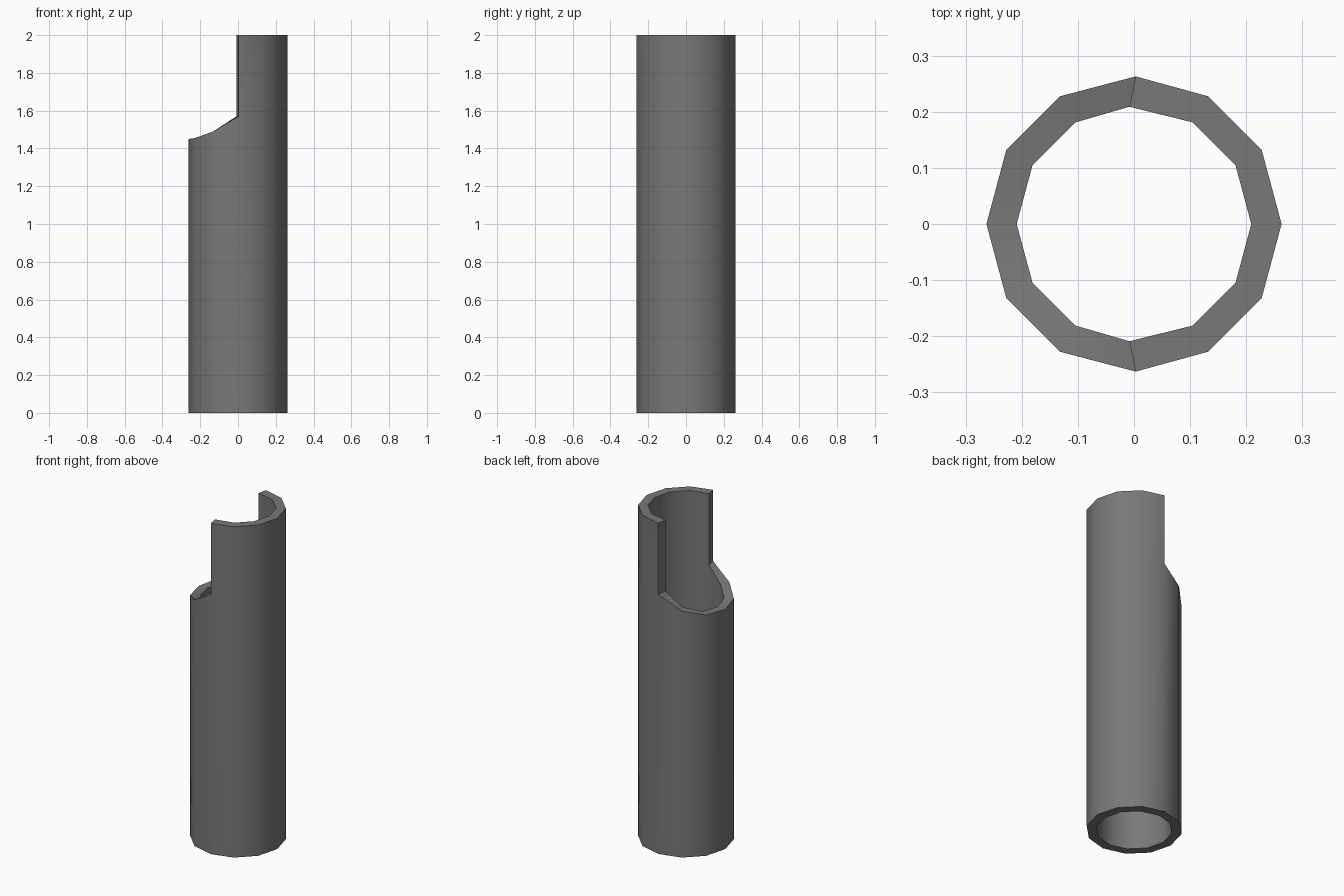
import bpy, bmesh, math

cube = bpy.data.objects.get("Cube")
if cube:
    bpy.data.objects.remove(cube)

SIDES = 12
OUTER, INNER = 0.263, 0.209
TOP, STEP = 2.0, 1.57
# Rim height of the cut-away half, by steps away from its lowest point
RIM = [1.45, 1.455, 1.49, STEP]

grey = bpy.data.materials.new("dark_grey")
grey.use_nodes = True
colour = (0.19, 0.19, 0.19, 1)
grey.diffuse_color = colour
grey.node_tree.nodes["Principled BSDF"].inputs["Base Color"].default_value = colour

bm = bmesh.new()


def point(radius, i, z):
    a = 2 * math.pi * i / SIDES
    x = radius * math.cos(a)
    if i % 6 == 3:  # step edges lean slightly inward
        x = 0.003 if radius == OUTER else -0.008
    return bm.verts.new((x, radius * math.sin(a), z))


def wall(i, low, high, bottom=False, top=False):
    """One side of the tube between two pairs of heights."""
    j = i + 1
    o = [point(OUTER, i, low[0]), point(OUTER, j, low[1]),
         point(OUTER, j, high[1]), point(OUTER, i, high[0])]
    n = [point(INNER, i, low[0]), point(INNER, j, low[1]),
         point(INNER, j, high[1]), point(INNER, i, high[0])]
    bm.faces.new(o)
    bm.faces.new(n[::-1])
    if bottom:
        bm.faces.new((n[0], n[1], o[1], o[0]))
    if top:
        bm.faces.new((o[3], o[2], n[2], n[3]))
    return o, n


for i in range(SIDES):
    if 3 <= i < 9:
        # Cut-away half with the curved rim
        wall(i, (0, 0), (RIM[abs(i - 6)], RIM[abs(i - 5)]), bottom=True, top=True)
    else:
        # Full-height half
        wall(i, (0, 0), (STEP, STEP), bottom=True)
        o, n = wall(i, (STEP, STEP), (TOP, TOP), top=True)
        # Upright ends of the tall half
        if i == 2:
            bm.faces.new((o[1], n[1], n[2], o[2]))
        if i == 9:
            bm.faces.new((n[0], o[0], o[3], n[3]))

bmesh.ops.remove_doubles(bm, verts=bm.verts, dist=0.0005)
bmesh.ops.recalc_face_normals(bm, faces=bm.faces)
mesh = bpy.data.meshes.new("cut_tube")
bm.to_mesh(mesh)
bm.free()
mesh.materials.append(grey)

tube = bpy.data.objects.new("cut_tube", mesh)
bpy.context.collection.objects.link(tube)
bpy.context.view_layer.objects.active = tube
tube.select_set(True)
bpy.ops.object.shade_smooth_by_angle(angle=math.radians(40))
